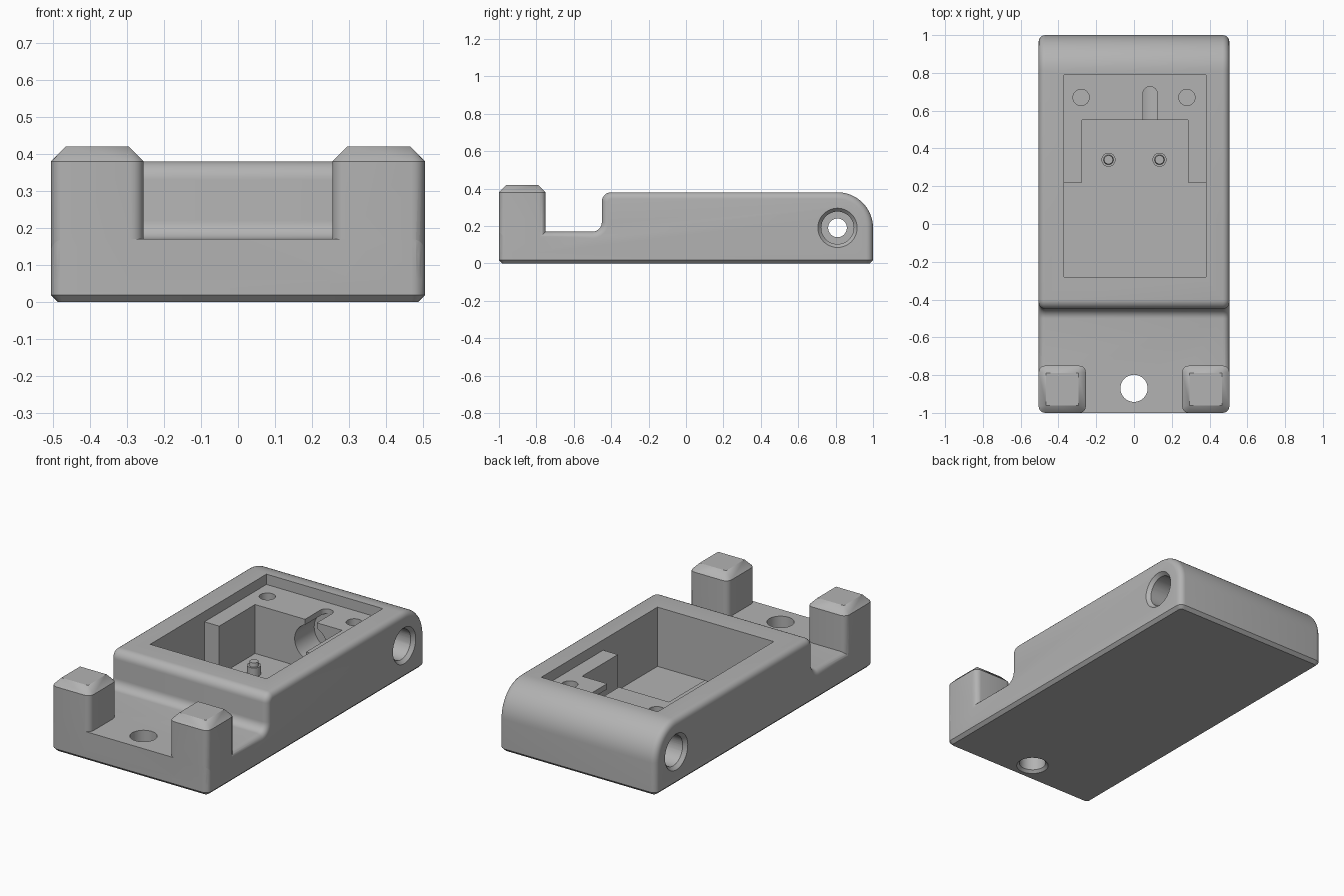
import bpy, bmesh, math
from mathutils import Matrix, Vector

old = bpy.data.objects.get("Cube")
if old:
    bpy.data.objects.remove(old, do_unlink=True)

W, TOP, DECK = 0.505, 0.38, 0.17      # half width, body top, deck height
LEDGE, FLOOR, ROUND = 0.32, 0.035, 0.035
BORE_Y, BORE_Z = 0.81, 0.19

grey = bpy.data.materials.new("Plain grey")
grey.use_nodes = True
colour = (0.45, 0.45, 0.45, 1)
grey.diffuse_color = colour
grey.node_tree.nodes["Principled BSDF"].inputs["Base Color"].default_value = colour


def make(name, bm):
    bmesh.ops.recalc_face_normals(bm, faces=bm.faces)
    mesh = bpy.data.meshes.new(name)
    bm.to_mesh(mesh)
    bm.free()
    mesh.materials.append(grey)
    ob = bpy.data.objects.new(name, mesh)
    bpy.context.collection.objects.link(ob)
    return ob


def arc(cy, cz, r, start, end, steps=8):
    angles = [math.radians(start + (end - start) * i / steps) for i in range(steps + 1)]
    return [(cy + r * math.cos(a), cz + r * math.sin(a)) for a in angles]


def prism(points, lo, hi, along_x=False):
    bm = bmesh.new()
    place = (lambda p: (lo, *p)) if along_x else (lambda p: (*p, lo))
    face = bm.faces.new([bm.verts.new(place(p)) for p in points])
    grown = bmesh.ops.extrude_face_region(bm, geom=[face])["geom"]
    shift = Vector((hi - lo, 0, 0)) if along_x else Vector((0, 0, hi - lo))
    bmesh.ops.translate(bm, vec=shift, verts=[v for v in grown if isinstance(v, bmesh.types.BMVert)])
    return bm


def rod(start, end, r1, r2=None):
    a, b = Vector(start), Vector(end)
    bm = bmesh.new()
    turn = (b - a).to_track_quat("Z", "Y").to_matrix().to_4x4()
    bmesh.ops.create_cone(bm, cap_ends=True, segments=48, radius1=r1, radius2=r1 if r2 is None else r2,
                          depth=(b - a).length, matrix=Matrix.Translation((a + b) / 2) @ turn)
    return bm


def combine(bm, operation="DIFFERENCE"):
    tool = make("helper", bm)
    tool.hide_render = True
    mod = body.modifiers.new("Join", "BOOLEAN")
    mod.operation, mod.object, mod.solver = operation, tool, "EXACT"
    bpy.context.view_layer.objects.active = body
    bpy.ops.object.modifier_apply(modifier=mod.name)
    bpy.data.objects.remove(tool, do_unlink=True)


def rect(x1, x2, y1, y2):
    return [(x1, y1), (x2, y1), (x2, y2), (x1, y2)]


# Body: side profile with curved back, rounded shoulder and filleted step
profile = [(-1, 0), (1, 0)] + arc(BORE_Y, BORE_Z, 0.19, 0, 90, 16)
profile += arc(-0.4, TOP - 0.05, 0.05, 90, 180) + arc(-0.5, DECK + 0.05, 0.05, 0, -90)
profile += [(-1, DECK)]
bm = prism(profile, -W, W, along_x=True)
rim = [e for e in bm.edges if abs(e.verts[0].co.x - e.verts[1].co.x) < 1e-5
       and max(v.co.z for v in e.verts) > 1e-4]
bmesh.ops.bevel(bm, geom=rim, offset=ROUND, segments=5, profile=0.5, affect="EDGES")
# Chamfer round the underside
base = [e for e in bm.edges if max(v.co.z for v in e.verts) < 1e-4]
bmesh.ops.bevel(bm, geom=base, offset=0.018, segments=1, affect="EDGES")
body = make("body", bm)

# Front corner posts with chamfered caps
for side in (-1, 1):
    bm = bmesh.new()
    cx, cy = side * 0.38, -0.875
    half, flat = 0.125, 0.085
    for sx, sy, start in ((1, 1, 0), (-1, 1, 90), (-1, -1, 180), (1, -1, 270)):
        c = half - ROUND
        for x, y in arc(cx + sx * c, cy + sy * c, ROUND, start, start + 90, 5):
            for z in (0.06, TOP):
                bm.verts.new((x, y, z))
        bm.verts.new((cx + sx * flat, cy + sy * flat, 0.42))
    bmesh.ops.convex_hull(bm, input=bm.verts)
    bmesh.ops.dissolve_limit(bm, angle_limit=0.01, verts=bm.verts, edges=bm.edges)
    combine(bm, "UNION")

# Shallow lid recess, then the deep stepped compartment
combine(prism(rect(-0.37, 0.38, -0.28, 0.79), LEDGE, 0.5))
deep = [(-0.37, -0.28), (0.38, -0.28), (0.38, 0.22), (0.285, 0.22),
        (0.285, 0.55), (-0.275, 0.55), (-0.275, 0.22), (-0.37, 0.22)]
combine(prism(deep, FLOOR, 0.4))

# Rear cable bore with a round-ended slot above it
combine(rod((0.085, 0.5, BORE_Z), (0.085, 0.73, BORE_Z), 0.105))
slot = [(0.047, 0.5), (0.123, 0.5)] + arc(0.085, 0.69, 0.038, 0, 180, 12)
combine(prism(slot, BORE_Z, 0.36))

# Cross bore, with a countersunk counterbore on each side
combine(rod((-0.6, BORE_Y, BORE_Z), (0.6, BORE_Y, BORE_Z), 0.05))
for side in (-1, 1):
    at = lambda x: (side * x, BORE_Y, BORE_Z)
    combine(rod(at(0.3), at(0.6), 0.087))
    combine(rod(at(W - 0.02), at(W + 0.02), 0.087, 0.123))
    # Screw holes in the ledge
    combine(rod((side * 0.28, 0.67, 0.15), (side * 0.28, 0.67, 0.36), 0.043))

# Deck mounting hole, chamfered underneath
combine(rod((0, -0.87, -0.1), (0, -0.87, 0.3), 0.072))
combine(rod((0, -0.87, -0.015), (0, -0.87, 0.015), 0.102, 0.072))


# Stepped locating pegs on the compartment floor
parts = [body]
for side, label in ((-1, "right"), (1, "left")):
    x = side * 0.135
    bm = rod((x, 0.34, FLOOR - 0.01), (x, 0.34, 0.085), 0.037)
    upper = make(label + "_peg_tip", rod((x, 0.34, 0.08), (x, 0.34, 0.108), 0.027, 0.023))
    parts += [make(label + "_peg", bm), upper]

# Smooth curves, crisp corners
bpy.ops.object.select_all(action="DESELECT")
for ob in parts:
    ob.select_set(True)
bpy.context.view_layer.objects.active = body
bpy.ops.object.shade_smooth_by_angle(angle=math.radians(30))
